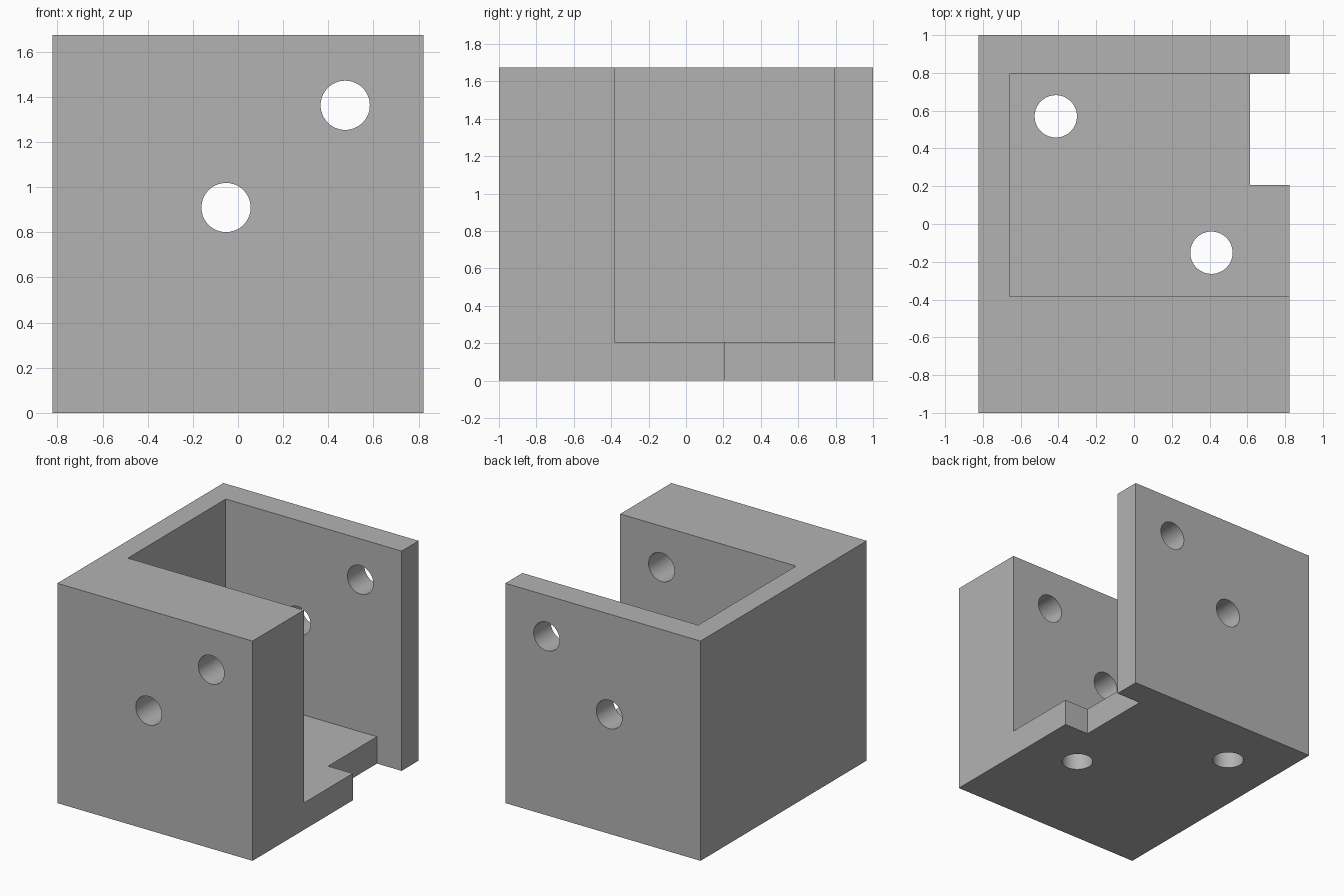
import bpy
import math
from mathutils import Vector

default = bpy.data.objects.get("Cube")
if default:
    bpy.data.objects.remove(default, do_unlink=True)

# Single grey material
grey = bpy.data.materials.new("plain grey")
grey.use_nodes = True
colour = (0.45, 0.45, 0.45, 1)
grey.diffuse_color = colour
grey.node_tree.nodes["Principled BSDF"].inputs["Base Color"].default_value = colour


def box(name, low, high):
    low, high = Vector(low), Vector(high)
    bpy.ops.mesh.primitive_cube_add(size=1, location=(low + high) / 2)
    ob = bpy.context.object
    ob.name = name
    ob.scale = high - low
    bpy.ops.object.transform_apply(location=True, rotation=True, scale=True)
    ob.data.materials.append(grey)
    return ob


def drill(name, centre, radius, rotation=(0, 0, 0)):
    bpy.ops.mesh.primitive_cylinder_add(vertices=64, radius=radius, depth=3,
                                        location=centre, rotation=rotation)
    ob = bpy.context.object
    ob.name = name
    ob.data.materials.append(grey)
    return ob


def cut(target, cutter):
    cutter.hide_render = True
    mod = target.modifiers.new(cutter.name, "BOOLEAN")
    mod.operation = "DIFFERENCE"
    mod.solver = "EXACT"
    mod.object = cutter
    bpy.context.view_layer.objects.active = target
    bpy.ops.object.modifier_apply(modifier=mod.name)
    bpy.data.objects.remove(cutter, do_unlink=True)


W, H = 0.823, 1.675      # half width and height
FLOOR = 0.205            # floor thickness
BACK = 0.795             # inner face of the back wall

# Solid block, hollowed from above and from its left side
bracket = box("corner_bracket", (-W, -1, 0), (W, 1, H))
cut(bracket, box("cavity", (-0.66, -0.383, FLOOR), (1.2, BACK, 2)))

# Notch in the floor edge next to the back wall
cut(bracket, box("floor_notch", (0.615, 0.207, -0.2), (1.2, BACK, 0.5)))

# Holes through the front and back walls
for x, z in ((-0.053, 0.91), (0.475, 1.363)):
    cut(bracket, drill("wall_hole", (x, 0, z), 0.109, (math.pi / 2, 0, 0)))

# Holes through the floor
for x, y in ((-0.414, 0.57), (0.41, -0.152)):
    cut(bracket, drill("floor_hole", (x, y, 0), 0.112))

# Smooth hole walls, sharp edges elsewhere
bpy.ops.object.select_all(action="DESELECT")
bracket.select_set(True)
bpy.context.view_layer.objects.active = bracket
bpy.ops.object.shade_smooth_by_angle(angle=math.radians(30))
